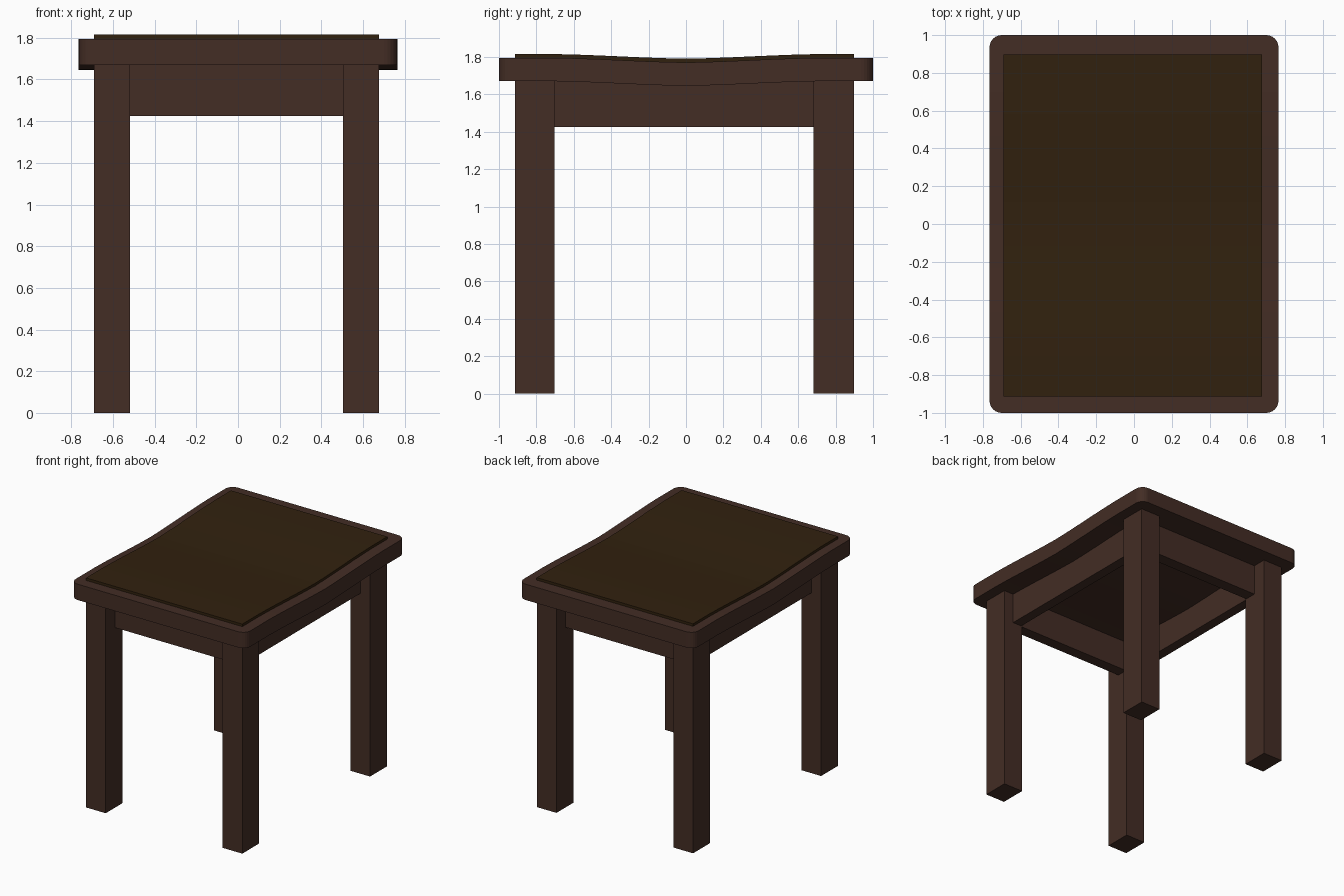
import bpy, bmesh, math

if "Cube" in bpy.data.objects:
    bpy.data.objects.remove(bpy.data.objects["Cube"])


def material(name, rgb):
    m = bpy.data.materials.new(name)
    m.diffuse_color = (*rgb, 1)
    m.use_nodes = True
    m.node_tree.nodes["Principled BSDF"].inputs["Base Color"].default_value = m.diffuse_color
    return m


WOOD = material("dark brown wood", (0.056, 0.026, 0.018))
PAD = material("olive brown leather", (0.031, 0.0152, 0.0045))


def dip(y):
    # Shallow saddle: flat at the ends, lowest at the middle
    t = max(0.0, 1 - abs(y) / 0.7)
    smooth = 0.5 - 0.5 * math.cos(math.pi * t)
    return -0.025 * (0.5 * t + 0.5 * smooth)


def box(name, x0, x1, y0, y1, z0, z1, mat, radius=0.0, saddle=False):
    bm = bmesh.new()
    bmesh.ops.create_cube(bm, size=1)
    for v in bm.verts:
        v.co = ((x0 + x1) / 2 + v.co.x * (x1 - x0),
                (y0 + y1) / 2 + v.co.y * (y1 - y0),
                (z0 + z1) / 2 + v.co.z * (z1 - z0))
    if radius:
        upright = [e for e in bm.edges
                   if abs(e.verts[0].co.z - e.verts[1].co.z) > 0.01]
        bmesh.ops.bevel(bm, geom=upright, offset=radius, segments=6,
                        profile=0.5, affect='EDGES')
    if saddle:
        for i in range(-6, 7):
            bmesh.ops.bisect_plane(
                bm, geom=bm.verts[:] + bm.edges[:] + bm.faces[:],
                plane_co=(0, i * 0.7 / 6, 0), plane_no=(0, 1, 0))
        for v in bm.verts:
            v.co.z += dip(v.co.y)
    bmesh.ops.recalc_face_normals(bm, faces=bm.faces[:])
    mesh = bpy.data.meshes.new(name)
    bm.to_mesh(mesh)
    bm.free()
    mesh.materials.append(mat)
    ob = bpy.data.objects.new(name, mesh)
    bpy.context.collection.objects.link(ob)
    return ob


# Seat frame and thin pad lying on it
box("seat", -0.765, 0.765, -1, 1, 1.67, 1.795, WOOD, 0.065, True)
box("seat_pad", -0.69, 0.677, -0.913, 0.898, 1.76, 1.815, PAD, 0, True)

# Legs
xs = {"left": (-0.69, -0.518), "right": (0.505, 0.677)}
ys = {"front": (-0.913, -0.703), "back": (0.683, 0.897)}
for yn, (y0, y1) in ys.items():
    for xn, (x0, x1) in xs.items():
        box(f"{yn}_{xn}_leg", x0, x1, y0, y1, 0, 1.69, WOOD)

# Aprons between the legs, set back from the outer leg faces
Z0, Z1 = 1.425, 1.69
box("front_apron", -0.53, 0.515, -0.8, -0.71, Z0, Z1, WOOD)
box("back_apron", -0.53, 0.515, 0.69, 0.785, Z0, Z1, WOOD)
box("left_apron", -0.605, -0.525, -0.71, 0.69, Z0, Z1, WOOD)
box("right_apron", 0.512, 0.592, -0.71, 0.69, Z0, Z1, WOOD)
